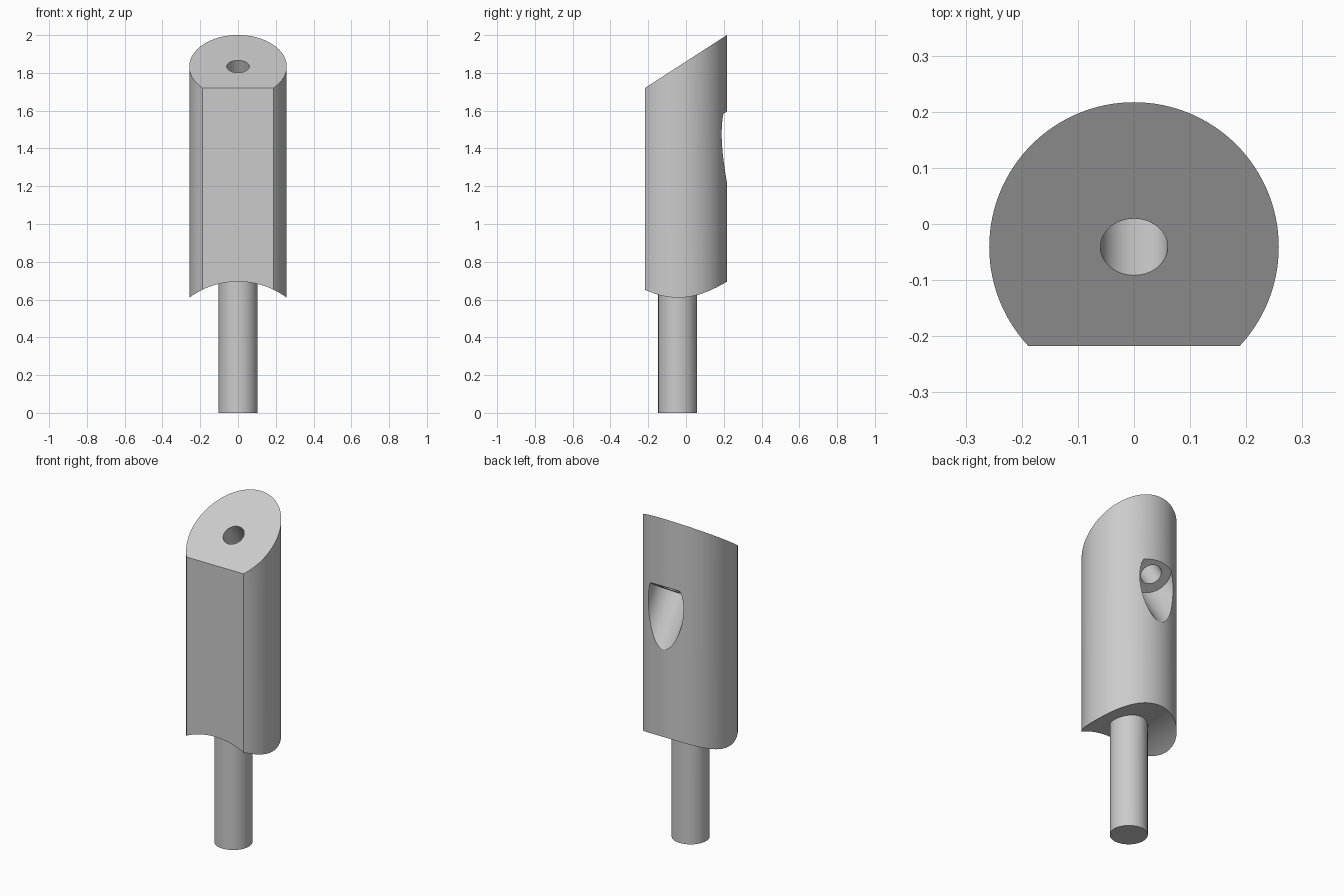
import bpy, bmesh, math
from mathutils import Vector, Matrix

if "Cube" in bpy.data.objects:
    bpy.data.objects.remove(bpy.data.objects["Cube"])

AXIS_Y = -0.041      # shared centre of body, peg and bore
BODY_R = 0.258
FLAT_Y = -0.217
SLOPE = math.atan2(0.28, 0.434)
TOP = Vector((0, AXIS_Y, 1.834))
normal = Vector((0, -math.sin(SLOPE), math.cos(SLOPE)))

grey = bpy.data.materials.new("light_grey")
grey.use_nodes = True
colour = (0.6, 0.6, 0.6, 1)
grey.diffuse_color = colour
grey.node_tree.nodes["Principled BSDF"].inputs["Base Color"].default_value = colour


def cylinder(name, start, end, radius, sides=96, cuts=()):
    """Solid cylinder between two points, trimmed and capped by planes."""
    start, end = Vector(start), Vector(end)
    axis = end - start
    turn = axis.to_track_quat("Z", "Y").to_matrix().to_4x4()
    bm = bmesh.new()
    bmesh.ops.create_cone(bm, cap_ends=True, segments=sides, radius1=radius, radius2=radius,
                          depth=axis.length, matrix=Matrix.Translation((start + end) / 2) @ turn)
    for point, direction in cuts:
        cut = bmesh.ops.bisect_plane(bm, geom=bm.verts[:] + bm.edges[:] + bm.faces[:],
                                     plane_co=point, plane_no=direction, clear_outer=True)
        rim = [e for e in cut["geom_cut"] if isinstance(e, bmesh.types.BMEdge)]
        bmesh.ops.contextual_create(bm, geom=rim)
    bmesh.ops.recalc_face_normals(bm, faces=bm.faces[:])
    mesh = bpy.data.meshes.new(name)
    bm.to_mesh(mesh)
    bm.free()
    mesh.materials.append(grey)
    obj = bpy.data.objects.new(name, mesh)
    bpy.context.collection.objects.link(obj)
    return obj


def activate(obj):
    bpy.ops.object.select_all(action="DESELECT")
    obj.select_set(True)
    bpy.context.view_layer.objects.active = obj


def combine(obj, other, operation):
    activate(obj)
    mod = obj.modifiers.new(operation, "BOOLEAN")
    mod.operation, mod.object, mod.solver = operation, other, "EXACT"
    bpy.ops.object.modifier_apply(modifier=mod.name)
    bpy.data.objects.remove(other)


# Round body with a flat front and a slanted top
body = cylinder("body", (0, AXIS_Y, 0.4), (0, AXIS_Y, 2.2), BODY_R, 128,
                [((0, FLAT_Y, 0), (0, -1, 0)), (TOP, normal)])

# Saddle underside, slanted through-hole and its wider recess at the back
cutters = [
    cylinder("saddle_cutter", (0, -1, 0.261), (0, 1, 0.261), 0.434, 192),
    cylinder("bore_cutter", TOP + normal * 0.2, TOP - normal * 0.8, 0.06, 64),
    cylinder("recess_cutter", TOP - normal * 0.34, TOP - normal * 1.0, 0.117, 96),
]
for cutter in cutters:
    combine(body, cutter, "DIFFERENCE")

# Peg rising into the body
peg = cylinder("peg", (0, AXIS_Y - 0.003, 0), (0, AXIS_Y - 0.003, 0.8), 0.103, 96)
combine(body, peg, "UNION")

body.name = "body_with_peg"
activate(body)
bpy.ops.object.shade_smooth_by_angle(angle=math.radians(25))
